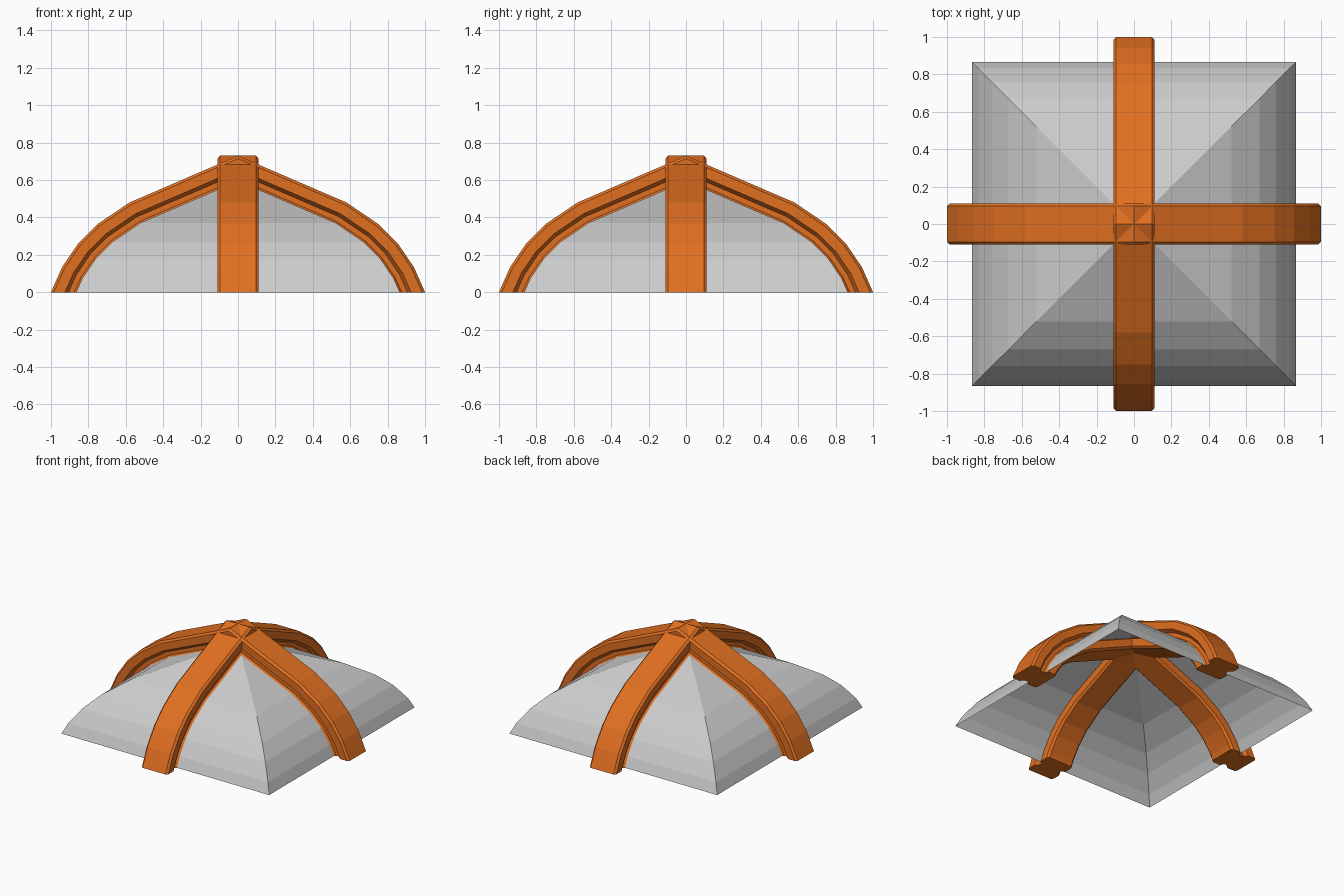
import bpy, bmesh
from math import pi
from mathutils import Vector

if "Cube" in bpy.data.objects:
    bpy.data.objects.remove(bpy.data.objects["Cube"])

# Outer rib curve (x, z) from foot to crown
HALF = [(1.0, 0.0), (0.94, 0.135), (0.855, 0.26), (0.75, 0.365), (0.58, 0.48), (0.0, 0.73)]

# Half of the rib section: (half width, depth below the outer curve)
SIDE = [(0.095, 0.0), (0.11, 0.014), (0.11, 0.068), (0.083, 0.086),
        (0.083, 0.114), (0.11, 0.132), (0.11, 0.186), (0.095, 0.2)]
SHELL_DEPTH = 0.123


def offset(depth):
    """Mitred inward offset of HALF, with a level foot and an upright crown."""
    pts = [Vector(p) for p in HALF]
    pts = [Vector((pts[1].x, -pts[1].y))] + pts + [Vector((-pts[-2].x, pts[-2].y))]
    out = []
    for a, p, b in zip(pts, pts[1:], pts[2:]):
        d1, d2 = (p - a).normalized(), (b - p).normalized()
        n1, n2 = Vector((-d1.y, d1.x)), Vector((-d2.y, d2.x))
        m = (n1 + n2).normalized()
        out.append(p + m * depth / m.dot(n1))
    return out


def finish(bm, name, mat=None, turn=0):
    bmesh.ops.recalc_face_normals(bm, faces=bm.faces)
    me = bpy.data.meshes.new(name)
    bm.to_mesh(me)
    bm.free()
    ob = bpy.data.objects.new(name, me)
    bpy.context.collection.objects.link(ob)
    ob.rotation_euler.z = turn
    if mat:
        me.materials.append(mat)
    return ob


def rib(name, mat, turn):
    """Grooved beam swept over the whole arch."""
    section = SIDE + [(-w, d) for w, d in reversed(SIDE)]
    bm = bmesh.new()
    rows = []
    for w, d in section:
        half = offset(d)
        arch = half + [Vector((-p.x, p.y)) for p in reversed(half[:-1])]
        rows.append([bm.verts.new((p.x, w, p.y)) for p in arch])
    for r, s in zip(rows, rows[1:] + rows[:1]):
        for i in range(len(r) - 1):
            bm.faces.new((r[i], r[i + 1], s[i + 1], s[i]))
    bm.faces.new([r[0] for r in rows])
    bm.faces.new([r[-1] for r in rows])
    return finish(bm, name, mat, turn)


def shell(name):
    """Open four-sided vault following the rib curve."""
    path = offset(SHELL_DEPTH)
    bm = bmesh.new()
    rings = [[bm.verts.new((sx * p.x, sy * p.x, p.y))
              for sx, sy in ((1, 1), (-1, 1), (-1, -1), (1, -1))] for p in path[:-1]]
    top = bm.verts.new((0, 0, path[-1].y))
    for i in range(4):
        j = (i + 1) % 4
        for a, b in zip(rings, rings[1:]):
            bm.faces.new((a[i], a[j], b[j], b[i]))
        bm.faces.new((rings[-1][i], rings[-1][j], top))
    return finish(bm, name)


orange = bpy.data.materials.new("orange")
orange.diffuse_color = (0.75, 0.16, 0.015, 1)
orange.use_nodes = True
orange.node_tree.nodes["Principled BSDF"].inputs["Base Color"].default_value = orange.diffuse_color

# Roof panels and two crossing arches
shell("vault_panels")
rib("side_to_side_rib", orange, 0)
rib("front_to_back_rib", orange, pi / 2)
